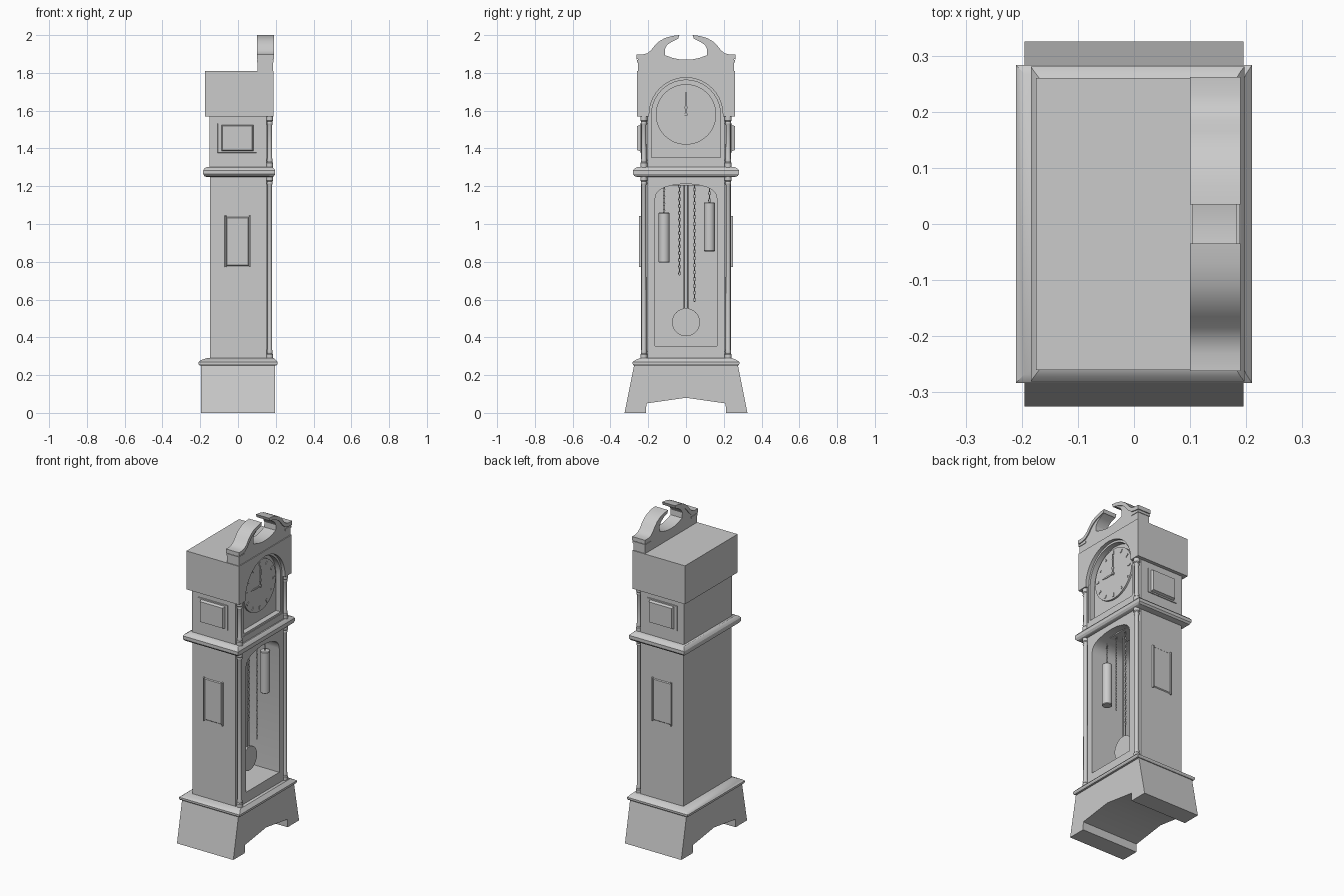
import bpy, bmesh
from math import sin, cos, pi, radians

if "Cube" in bpy.data.objects:
    bpy.data.objects.remove(bpy.data.objects["Cube"])

def loft(name, rings):
    """Closed solid through a list of rings of 3D points."""
    bm = bmesh.new()
    vs = [[bm.verts.new(p) for p in r] for r in rings]
    n = len(vs[0])
    for a, b in zip(vs, vs[1:]):
        for i in range(n):
            j = (i + 1) % n
            bm.faces.new((a[i], a[j], b[j], b[i]))
    bm.faces.new(vs[0])
    bm.faces.new(vs[-1])
    return finish(name, bm)

def finish(name, bm):
    bmesh.ops.recalc_face_normals(bm, faces=bm.faces)
    me = bpy.data.meshes.new(name)
    bm.to_mesh(me)
    bm.free()
    ob = bpy.data.objects.new(name, me)
    bpy.context.collection.objects.link(ob)
    return ob

def prism_x(name, yz, x0, x1):
    return loft(name, [[(x, y, z) for y, z in yz] for x in (x0, x1)])

def tiers(name, layers):
    """Stacked rectangles: x0, x1, half width, z."""
    return loft(name, [[(a, -h, z), (b, -h, z), (b, h, z), (a, h, z)] for a, b, h, z in layers])

def turned(name, x, y, prof, n=16):
    return loft(name, [[(x + r * cos(2*pi*i/n), y + r * sin(2*pi*i/n), z) for i in range(n)] for r, z in prof])

def disc_x(name, y, z, r, x0, x1, n=48):
    return prism_x(name, [(y + r * cos(2*pi*i/n), z + r * sin(2*pi*i/n)) for i in range(n)], x0, x1)

def panel(name, s, x0, x1, z0, z1, y0, y1, inset):
    """Raised panel with sloped edges on a side wall."""
    def ring(y, d):
        return [(x0+d, s*y, z0+d), (x1-d, s*y, z0+d), (x1-d, s*y, z1-d), (x0+d, s*y, z1-d)]
    return loft(name, [ring(y0, 0), ring(y1, inset)])

def mirror(half):
    """Complete a y >= 0 outline that starts and ends on the centre line."""
    return half + [(-y, z) for y, z in reversed(half) if y > 1e-6]

def cut(ob, cutter):
    m = ob.modifiers.new("cut", 'BOOLEAN')
    m.operation, m.object, m.solver = 'DIFFERENCE', cutter, 'EXACT'
    cutter.hide_render = True
    bpy.context.view_layer.objects.active = ob
    bpy.ops.object.modifier_apply(modifier=m.name)
    bpy.data.objects.remove(cutter)

def arch(w, z0, zc=1.58, n=20):
    return [(w, z0)] + [(w * cos(pi*i/n), zc + w * sin(pi*i/n)) for i in range(n + 1)] + [(-w, z0)]

# flared base with feet
prism_x("base", mirror([(0, .08), (.21, .05), (.21, .045), (.212, 0), (.325, 0), (.275, .25), (0, .25)]), -.195, .195)
tiers("base_moulding", [(-.19, .19, .265, .25), (-.205, .205, .278, .252), (-.21, .21, .283, .26),
                        (-.21, .21, .283, .269), (-.195, .2, .268, .28), (-.165, .19, .245, .29)])

# trunk with front door opening
def corner_plan(x0, xc, x1, h, hd, z):
    return [(x0, -h, z), (xc, -h, z), (xc, -hd, z), (x1, -hd, z), (x1, hd, z), (xc, hd, z), (xc, h, z), (x0, h, z)]
trunk = loft("trunk", [corner_plan(-.148, .15, .17, .238, .205, z) for z in (.285, 1.255)])
window = mirror([(0, .355), (.165, .355), (.165, 1.13), (.157, 1.16), (.14, 1.18), (.11, 1.195), (.06, 1.208), (0, 1.213)])
cut(trunk, prism_x("cutter", window, -.12, .3))

# middle moulding
tiers("waist_moulding", [(-.165, .18, .255, 1.248), (-.178, .19, .272, 1.253), (-.184, .197, .281, 1.264),
                         (-.184, .197, .281, 1.284), (-.178, .19, .272, 1.294), (-.165, .18, .255, 1.302)])

# hood, lower and upper, with arched dial opening
hood_low = loft("hood_lower", [corner_plan(-.152, .15, .172, .238, .205, z) for z in (1.3, 1.572)])
hood_up = tiers("hood_upper", [(-.175, .189, .26, 1.57), (-.175, .189, .26, 1.81)])
for ob in (hood_low, hood_up):
    cut(ob, prism_x("cutter", arch(.195, 1.34), .125, .3))
frame = prism_x("dial_frame", arch(.196, 1.339), .12, .168)
cut(frame, prism_x("cutter", arch(.182, 1.352), .11, .3))
prism_x("dial_board", arch(.19, 1.345), .12, .135)
prism_x("dial_plate", arch(.155, 1.37), .13, .139)

# dial, hour marks and hands
DX, DZ = .15, 1.58
disc_x("dial", 0, DZ, .16, .13, DX)
for k in range(12):
    a = k * pi / 6
    u, v = (sin(a), cos(a)), (cos(a), -sin(a))
    w = .005
    prism_x("hour_mark", [(u[0]*r + v[0]*t, DZ + u[1]*r + v[1]*t) for r, t in
            ((.125, -w), (.125, w), (.147, w), (.147, -w))], DX - .002, DX + .004)
prism_x("minute_hand", [(-.004, DZ), (-.004, DZ+.025), (-.009, DZ+.035), (-.003, DZ+.05), (-.006, DZ+.095), (0, DZ+.125),
                        (.006, DZ+.095), (.003, DZ+.05), (.009, DZ+.035), (.004, DZ+.025), (.004, DZ)], DX + .004, DX + .008)
prism_x("hour_hand", [(0, DZ-.004), (0, DZ+.004), (-.06, DZ+.005), (-.09, DZ), (-.06, DZ-.005)], DX + .002, DX + .006)
disc_x("hand_pin", 0, DZ, .008, DX, DX + .011, 12)

# side panels and corner columns
for s in (-1, 1):
    panel("hood_panel_frame", s, -.11, .1, 1.375, 1.535, .23, .243, .003)
    panel("hood_panel", s, -.088, .082, 1.385, 1.525, .24, .26, .007)
    panel("trunk_panel", s, -.07, .066, .77, 1.045, .23, .243, .012)
    for x in (-.066, .062):
        panel("trunk_panel_bead", s, x - .006, x + .006, .77, 1.045, .23, .249, .003)
    for name, z0, z1 in (("trunk_column", .285, 1.255), ("hood_column", 1.298, 1.572)):
        turned(name, .168, s * .223, [(.018, z0), (.018, z0+.025), (.014, z0+.03), (.016, z0+.04), (.013, z0+.05),
               (.012, z1-.05), (.016, z1-.04), (.014, z1-.03), (.018, z1-.025), (.018, z1)])

# broken swan-neck pediment
top = [(.035, 2.0), (.07, 1.996), (.11, 1.985), (.14, 1.969), (.165, 1.945), (.185, 1.92), (.205, 1.904), (.23, 1.897), (.262, 1.897)]
low = [(.262, 1.872), (.23, 1.874), (.2, 1.88), (.175, 1.9), (.155, 1.924), (.132, 1.947), (.105, 1.962), (.07, 1.974), (.042, 1.98)]
inner = [(0, 1.87), (.03, 1.871), (.07, 1.879), (.11, 1.893), (.112, 1.925), (.1, 1.948), (.075, 1.965), (.045, 1.98)]
prism_x("pediment_board", mirror(inner + [(y, z - .008) for y, z in top[1:-1]] + [(.255, 1.889), (.255, 1.808), (0, 1.808)]), .104, .184)
for s in (-1, 1):
    prism_x("pediment_moulding", [(s*y, z) for y, z in top + low], .1, .19)
    loft("pediment_fillet", [[(x, s*y, z) for x, y in ((.101, .2), (.188, .2), (.188, .259), (.101, .259))] for z in (1.855, 1.868)])

# movement: seat board, weights, chains and pendulum
loft("seat_board", [[(.02, -.17, z), (.12, -.17, z), (.12, .17, z), (.02, .17, z)] for z in (1.205, 1.225)])
def chain(name, x, y, z0, z1):
    bm = bmesh.new()
    pitch, a, b = .018, .0045, .011
    n = max(1, round((z1 - z0) / pitch))
    for k in range(n):
        zc = z0 + (k + .5) * (z1 - z0) / n
        rows = []
        for i in range(8):
            t = 2 * pi * i / 8
            row = []
            for j in range(4):
                q = 2 * pi * j / 4
                o, d = .002 * cos(q), .002 * sin(q)
                p, h = (a + o) * cos(t), (b + o) * sin(t)
                row.append(bm.verts.new((x + (p if k % 2 else d), y + (d if k % 2 else p), zc + h)))
            rows.append(row)
        for i in range(8):
            for j in range(4):
                r, t = rows[i], rows[(i + 1) % 8]
                bm.faces.new((r[j], r[(j + 1) % 4], t[(j + 1) % 4], t[j]))
    finish(name, bm)

for y, z0, z1 in ((-.116, .795, 1.06), (.124, .855, 1.115)):
    turned("weight", .1, y, [(.026, z0), (.029, z0+.004), (.029, z1-.004), (.026, z1)], 24)
    chain("weight_chain", .1, y, z1, 1.21)
chain("pull_chain_left", .1, -.035, .73, 1.21)
chain("pull_chain_right", .1, .045, .59, 1.21)
for y in (-.009, .009):
    turned("pendulum_rod", .07, y, [(.004, .5), (.004, 1.21)], 8)
disc_x("pendulum_bob", 0, .48, .074, .062, .08)

# smooth only the gentle angles
for ob in bpy.data.objects:
    ob.select_set(True)
bpy.context.view_layer.objects.active = trunk
bpy.ops.object.shade_smooth_by_angle(angle=radians(30))
